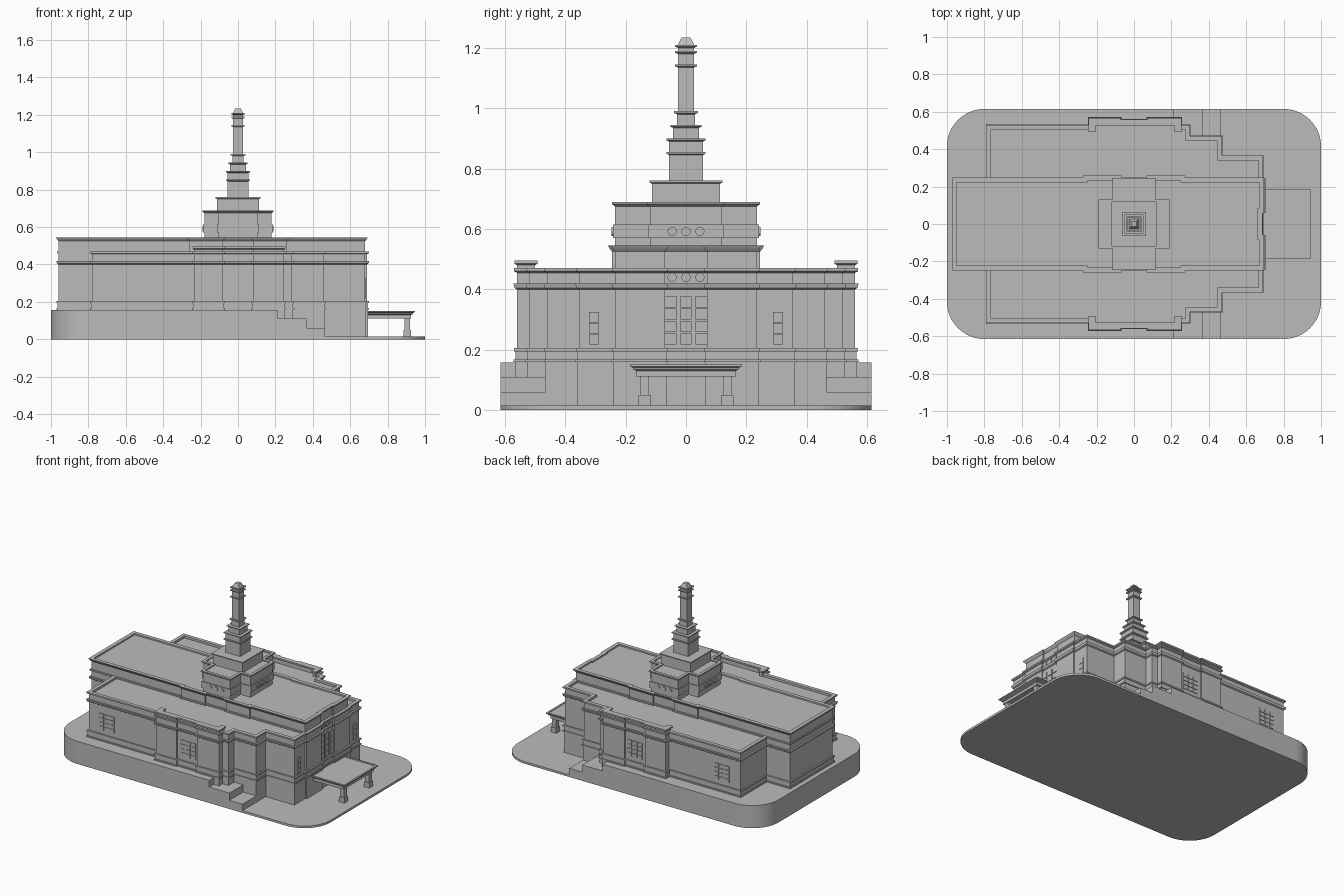
import bpy, bmesh, math
from mathutils import Vector

if "Cube" in bpy.data.objects:
    bpy.data.objects.remove(bpy.data.objects["Cube"], do_unlink=True)

stone = bpy.data.materials.new("light_grey_stone")
stone.use_nodes = True
GREY = (0.5, 0.5, 0.5, 1)
stone.diffuse_color = GREY
stone.node_tree.nodes["Principled BSDF"].inputs["Base Color"].default_value = GREY


def finish(name, bm, mirror=""):
    bmesh.ops.recalc_face_normals(bm, faces=bm.faces)
    mesh = bpy.data.meshes.new(name)
    bm.to_mesh(mesh)
    bm.free()
    mesh.materials.append(stone)
    obj = bpy.data.objects.new(name, mesh)
    bpy.context.collection.objects.link(obj)
    if mirror:
        mod = obj.modifiers.new("mirror", "MIRROR")
        mod.use_axis = ["x" in mirror, "y" in mirror, False]
        mod.use_clip = mod.use_mirror_merge = False
    return obj


def offset(pts, d):
    """Mitred outward offset of a counter-clockwise outline."""
    out = []
    for i, p in enumerate(pts):
        p = Vector(p)
        a = (p - Vector(pts[i - 1])).normalized()
        b = (Vector(pts[(i + 1) % len(pts)]) - p).normalized()
        na, nb = Vector((a.y, -a.x)), Vector((b.y, -b.x))
        out.append(p + (na + nb) * d / (1 + na.dot(nb)))
    return out


def moulded(name, outline, profile, mirror=""):
    """Sweep a wall profile of (offset, height) pairs round an outline."""
    bm = bmesh.new()
    rings = [[bm.verts.new((p.x, p.y, z)) for p in offset(outline, d)] for d, z in profile]
    n = len(outline)
    for lo, hi in zip(rings, rings[1:]):
        for i in range(n):
            j = (i + 1) % n
            bm.faces.new((lo[i], lo[j], hi[j], hi[i]))
    bm.faces.new(rings[0][::-1])
    bm.faces.new(rings[-1])
    return finish(name, bm, mirror)


def symmetric(half):
    return half + [(x, -y) for x, y in reversed(half)]


def rect(x, y, cx=0, cy=0):
    return [(cx - x, cy - y), (cx + x, cy - y), (cx + x, cy + y), (cx - x, cy + y)]


def add_box(bm, centre, size):
    made = bmesh.ops.create_cube(bm, size=1)["verts"]
    for v in made:
        v.co = Vector(centre) + Vector(c * s for c, s in zip(v.co, size))


# Rounded ground slab with terraces stepping down towards the entrance
def corner(cx, cy, start):
    return [(cx + 0.2 * math.cos(start + i * math.pi / 24),
             cy + 0.2 * math.sin(start + i * math.pi / 24)) for i in range(13)]


left = corner(-0.8, 0.415, math.pi / 2) + corner(-0.8, -0.415, math.pi)
right = corner(0.8, -0.415, -math.pi / 2) + corner(0.8, 0.415, 0)
slabs = [moulded("ground_slab", left + right, [(0, 0), (0, 0.015)])]
for name, edge, z0, z1 in (("lower_terrace", 0.465, 0.015, 0.06),
                           ("middle_terrace", 0.365, 0.06, 0.11),
                           ("upper_terrace", 0.21, 0.11, 0.157)):
    slabs.append(moulded(name, left + [(edge, -0.615), (edge, 0.615)], [(0, z0), (0, z1)]))
for slab in slabs:
    bpy.ops.object.select_all(action="DESELECT")
    slab.select_set(True)
    bpy.context.view_layer.objects.active = slab
    bpy.ops.object.shade_smooth_by_angle(angle=math.radians(30))

# Shared wall mouldings: plinth, base bands and main string course
wall = [(0.005, 0.005), (0.005, 0.16), (0.011, 0.16), (0.011, 0.168), (0.005, 0.168),
        (0.005, 0.195), (0.01, 0.195), (0.01, 0.205), (0, 0.205), (0, 0.4),
        (0.008, 0.405), (0.012, 0.42), (0, 0.42)]

# Broad lower storey with stepped flanks and a recessed roof
wings = symmetric([(-0.78, -0.52), (-0.235, -0.52), (-0.235, -0.56), (-0.08, -0.56),
                   (-0.08, -0.55), (0.08, -0.55), (0.08, -0.56), (0.245, -0.56),
                   (0.245, -0.52), (0.29, -0.52), (0.29, -0.46), (0.46, -0.46),
                   (0.46, -0.355), (0.68, -0.355), (0.68, -0.235), (0.69, -0.235),
                   (0.69, -0.07), (0.68, -0.07)])
moulded("lower_storey", wings, wall + [(0, 0.455), (0.01, 0.46), (0.01, 0.47),
                                       (-0.015, 0.47), (-0.015, 0.455)])

# Long central hall rising above the wings
hall = symmetric([(-0.96, -0.235), (-0.26, -0.235), (-0.26, -0.245), (-0.08, -0.245),
                  (-0.08, -0.235), (0.08, -0.235), (0.08, -0.245), (0.26, -0.245),
                  (0.26, -0.235), (0.68, -0.235), (0.68, -0.07), (0.672, -0.07)])
moulded("central_hall", hall, wall + [(0, 0.46), (0.008, 0.46), (0.008, 0.47), (0, 0.47),
                                      (0, 0.525), (0.008, 0.535), (0.014, 0.545),
                                      (-0.012, 0.545), (-0.012, 0.535)])

# Raised parapets over the projecting side bays
bay = [(-0.235, -0.5), (-0.235, -0.56), (-0.08, -0.56), (-0.08, -0.55), (0.08, -0.55),
       (0.08, -0.56), (0.245, -0.56), (0.245, -0.5), (0.225, -0.5), (0.225, -0.535),
       (-0.215, -0.535), (-0.215, -0.5)]
moulded("bay_parapet", bay, [(0, 0.45), (0, 0.48), (0.008, 0.485), (0.008, 0.495)], "y")

# Cross-shaped tower base
cross = symmetric([(-0.18, -0.12), (-0.105, -0.12), (-0.105, -0.235), (0.105, -0.235),
                   (0.105, -0.12), (0.18, -0.12)])
moulded("tower_base", cross, [(0, 0.5), (0, 0.57), (0.006, 0.57), (0.006, 0.615), (0, 0.615),
                              (0, 0.675), (0.01, 0.682), (0.01, 0.69), (-0.01, 0.69),
                              (-0.01, 0.682)])


# Diminishing tower tiers, each with projecting bands
def tier(name, half, z0, z1, bands):
    profile = [(0, z0)]
    for z in bands:
        profile += [(0, z - 0.01), (0.009, z - 0.006), (0.009, z), (0, z)]
    moulded(name, rect(half, half), profile + ([(0, z1)] if z1 > bands[-1] else []))


tier("tower_drum", 0.112, 0.68, 0.76, [0.76])
tier("tower_lower_tier", 0.056, 0.76, 0.9, [0.855, 0.9])
tier("tower_middle_tier", 0.043, 0.9, 0.945, [0.945])
tier("tower_upper_tier", 0.03, 0.945, 0.99, [0.99])
tier("spire_shaft", 0.027, 0.99, 1.21, [1.145, 1.19, 1.21])
moulded("spire_cap", rect(0.027, 0.027), [(0, 1.21), (-0.011, 1.232), (-0.013, 1.235)])

# Paned windows along both flanks
bm = bmesh.new()
for cx, y in ((-0.64, -0.52), (0.005, -0.55)):
    for col in (-1, 0, 1):
        for row in range(4):
            add_box(bm, (cx + col * 0.041, y, 0.246 + row * 0.029), (0.033, 0.008, 0.025))
finish("flank_windows", bm, "y")

# Tall centre windows and narrow side windows on the entrance end
bm = bmesh.new()
for row in range(4):
    for y, x in ((-0.05, 0.68), (0, 0.68), (0.05, 0.68)):
        add_box(bm, (x, y, 0.236 + row * 0.041), (0.01, 0.038, 0.037))
for row in range(3):
    for y in (-0.305, 0.305):
        add_box(bm, (0.68, y, 0.234 + row * 0.037), (0.01, 0.033, 0.034))
finish("entrance_windows", bm)


# Round medallions
def add_disc(bm, centre, axis):
    made = bmesh.ops.create_cone(bm, cap_ends=True, segments=20, radius1=0.015,
                                 radius2=0.015, depth=0.01)["verts"]
    turn = Vector(axis).to_track_quat("Z", "Y")
    for v in made:
        v.co = turn @ v.co + Vector(centre)


bm = bmesh.new()
for s in (-0.046, 0, 0.046):
    add_disc(bm, (0.68, s, 0.44), (1, 0, 0))
finish("entrance_medallions", bm)
bm = bmesh.new()
for s in (-0.046, 0, 0.046):
    add_disc(bm, (0.186, s, 0.592), (1, 0, 0))
    add_disc(bm, (s, 0.241, 0.592), (0, 1, 0))
finish("tower_medallions", bm, "xy")

# Entrance canopy on two pillars
moulded("canopy", rect(0.12, 0.165, 0.805), [(0, 0.112), (0, 0.13), (0.01, 0.135),
        (0.01, 0.14), (0.02, 0.145), (0.02, 0.152), (0.008, 0.152), (0.008, 0.148)])
moulded("canopy_pillar", rect(0.015, 0.015, 0.905, -0.137),
        [(0.006, 0.01), (0.006, 0.05), (0, 0.05), (0, 0.112)], "y")
